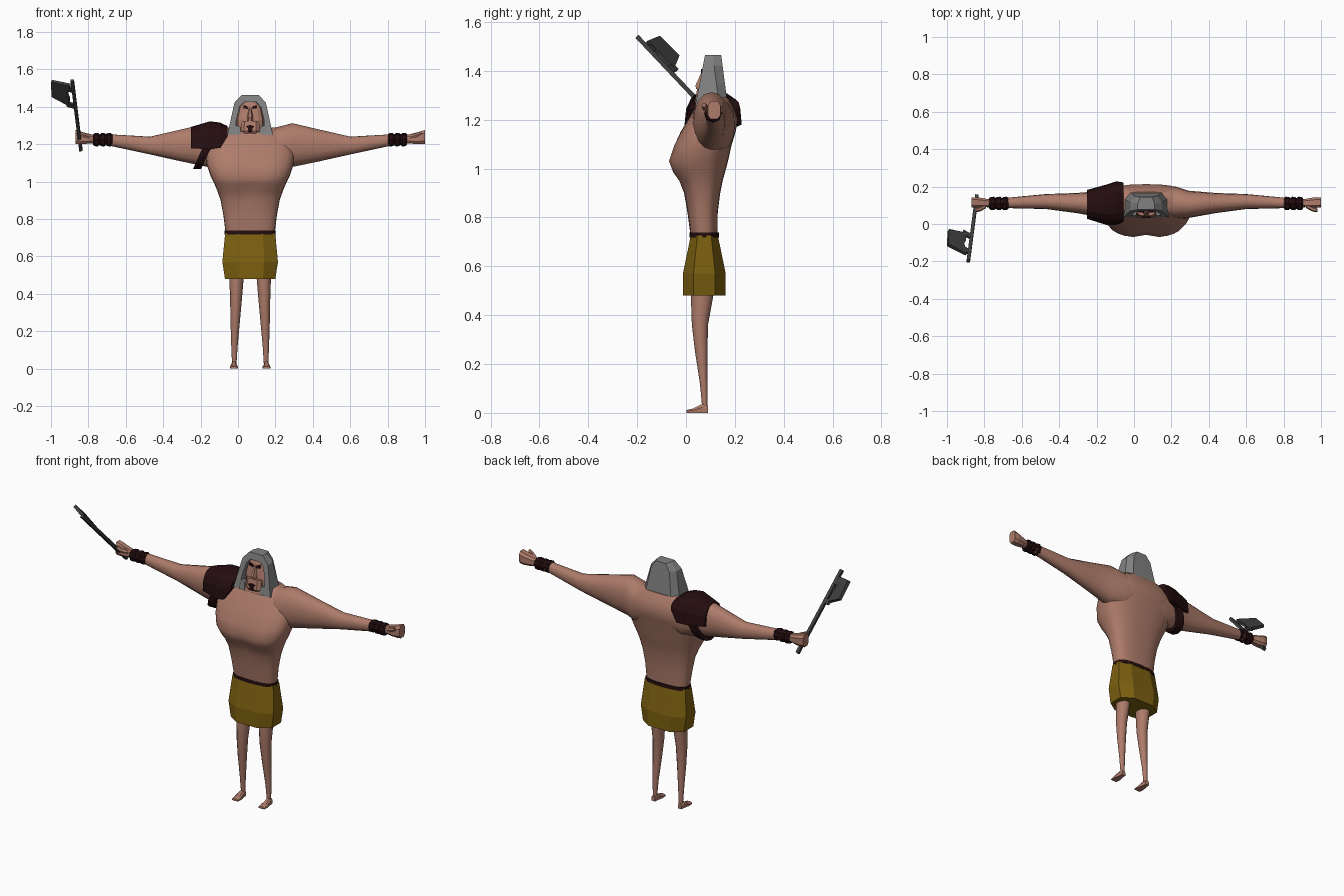
import bpy, bmesh, math
from mathutils import Vector

if "Cube" in bpy.data.objects:
    bpy.data.objects.remove(bpy.data.objects["Cube"])

CX = 0.065  # body mirror plane


def material(name, rgb):
    m = bpy.data.materials.new(name)
    m.diffuse_color = (*rgb, 1)
    m.use_nodes = True
    m.node_tree.nodes["Principled BSDF"].inputs["Base Color"].default_value = m.diffuse_color
    return m


SKIN = material("skin", (0.42, 0.2, 0.145))
LEATHER = material("dark_leather", (0.018, 0.004, 0.005))
CLOTH = material("gold_cloth", (0.2, 0.115, 0.005))
STEEL = material("steel", (0.22, 0.22, 0.22))
IRON = material("dark_iron", (0.05, 0.05, 0.05))


def finish(name, bm, mat, smooth=0):
    bmesh.ops.recalc_face_normals(bm, faces=bm.faces)
    me = bpy.data.meshes.new(name)
    bm.to_mesh(me)
    bm.free()
    me.materials.append(mat)
    ob = bpy.data.objects.new(name, me)
    bpy.context.collection.objects.link(ob)
    if smooth:
        bpy.ops.object.select_all(action='DESELECT')
        ob.select_set(True)
        bpy.context.view_layer.objects.active = ob
        bpy.ops.object.shade_smooth_by_angle(angle=math.radians(smooth))
    return ob


def loft(name, rings, mat, smooth=0, caps=True):
    """Bridge rings of equally many points into a closed skin."""
    bm = bmesh.new()
    vs = [[bm.verts.new(p) for p in r] for r in rings]
    n = len(vs[0])
    for a, b in zip(vs, vs[1:]):
        for i in range(n):
            j = (i + 1) % n
            bm.faces.new((a[i], a[j], b[j], b[i]))
    if caps:
        bm.faces.new(vs[0])
        bm.faces.new(vs[-1])
    return finish(name, bm, mat, smooth)


def oval(u, v, ru, rv, seg=16, n=2.0, turn=0.0):
    """Rounded section: n = 2 is an ellipse, higher is boxier."""
    pts = []
    for i in range(seg):
        a = 2 * math.pi * (i + turn) / seg
        c, s = math.cos(a), math.sin(a)
        pts.append((u + ru * math.copysign(abs(c) ** (2 / n), c),
                    v + rv * math.copysign(abs(s) ** (2 / n), s)))
    return pts


def along_x(s, dx, y0, y1, z0, z1, seg=16, n=2.2, turn=0.0):
    return [(CX + s * dx, y, z) for y, z in
            oval((y0 + y1) / 2, (z0 + z1) / 2, (y1 - y0) / 2, (z1 - z0) / 2, seg, n, turn)]


def along_z(z, cx, rx, y0, y1, seg=16, n=2.0, turn=0.0):
    return [(x, y, z) for x, y in oval(cx, (y0 + y1) / 2, rx, (y1 - y0) / 2, seg, n, turn)]


def plate(name, outline, offset, mat):
    """Extrude a flat outline by an offset vector."""
    off = Vector(offset)
    return loft(name, [[Vector(p) for p in outline], [Vector(p) + off for p in outline]], mat)


# Torso with a chest cleft
torso = []
for z, w, y0, y1 in ((0.70, .128, .022, .128), (0.82, .143, .006, .13), (0.90, .158, -.008, .14),
                     (0.95, .175, -.03, .15), (0.985, .19, -.055, .16), (1.03, .212, -.072, .172),
                     (1.09, .232, -.052, .185), (1.15, .24, -.022, .203), (1.20, .235, .008, .213),
                     (1.25, .205, .038, .196), (1.29, .14, .062, .172)):
    ring = along_z(z, CX, w, y0, y1, 28, 2.7)
    if 0.93 < z < 1.15:
        ring = [(x, y + (.014 * math.exp(-((x - CX) / .035) ** 2) if y < .05 else 0), h)
                for x, y, h in ring]
    torso.append(ring)
loft("torso", torso, SKIN, 50)

# Skirt, octagonal, and belt
loft("skirt", [along_z(z, CX, w, y0, y1, 8, 2.6, .5) for z, w, y0, y1 in
               ((.48, .143, -.018, .168), (.57, .158, -.018, .168), (.725, .142, .016, .134))], CLOTH)
loft("belt", [along_z(z, CX, .136, .015, .135, 16, 2.7) for z in (.718, .738)], LEATHER)

for s, side in ((-1, "right"), (1, "left")):
    # Arm
    loft(side + "_arm", [along_x(s, *r) for r in (
        (.08, .04, .20, 1.08, 1.275), (.16, .025, .20, 1.06, 1.295), (.225, .032, .178, 1.078, 1.312),
        (.37, .058, .166, 1.108, 1.278), (.535, .08, .16, 1.145, 1.24),
        (.745, .085, .14, 1.19, 1.252), (.86, .09, .132, 1.205, 1.25))], SKIN, 50)
    # Ribbed wrist band
    band = []
    for i in range(3):
        d = .737 + i * .034
        band += [along_x(s, d + e, .11 - r, .11 + r, 1.224 - r, 1.224 + r, 8)
                 for e, r in ((0, .029), (.009, .036), (.026, .035), (.034, .028))]
    loft(side + "_wrist_band", band, LEATHER)
    # Hand, flaring toward folded fingers, and thumb
    loft(side + "_hand", [along_x(s, *r, 8, 3, .5) for r in (
        (.835, .092, .132, 1.207, 1.25), (.875, .085, .14, 1.2, 1.26),
        (.91, .085, .145, 1.198, 1.27), (.935, .088, .142, 1.2, 1.278))], SKIN)
    loft(side + "_thumb", [along_x(s, *r, 6) for r in (
        (.855, .085, .11, 1.225, 1.25), (.89, .066, .092, 1.235, 1.262),
        (.915, .064, .082, 1.25, 1.27))], SKIN)
    # Leg and foot
    loft(side + "_leg", [along_z(z, CX + s * dx, r, y0, y1, 12) for z, dx, r, y0, y1 in (
        (.70, .068, .05, .025, .125), (.48, .073, .038, .02, .112), (.36, .076, .031, .024, .09),
        (.25, .08, .025, .037, .088), (.12, .084, .017, .057, .088), (.025, .085, .012, .066, .088))],
        SKIN, 50)
    foot = [[(CX + s * (.087 + k * dx), y, z) for k, z in
             ((-1, 0), (1, 0), (1, h * .6), (.5, h), (-.5, h), (-1, h * .6))]
            for y, dx, h in ((.002, .019, .012), (.03, .021, .018), (.068, .014, .038), (.091, .012, .03))]
    loft(side + "_foot", foot, SKIN)

# Shoulder guard: half-round shell over one shoulder
guard = []
for x, y0, y1, zb, zt in ((-.252, .028, .182, 1.178, 1.292), (-.15, -.004, .21, 1.172, 1.322),
                          (-.095, -.006, .228, 1.18, 1.315), (-.055, .012, .222, 1.245, 1.296)):
    c, r = (y0 + y1) / 2, (y1 - y0) / 2
    ring = []
    for i in range(9):
        a = math.pi * i / 8
        ring.append((x, c - r * math.copysign(abs(math.cos(a)) ** .75, math.cos(a)),
                     zb + (zt - zb) * math.sin(a) ** .75))
    guard.append(ring)
loft("shoulder_guard", guard, LEATHER)

# Strap slanting under the armpit
loft("shoulder_strap", [[(x0 - (1.19 - z) * .45, y, z) for y, z in oval(.105, 1.185, .092, .117, 16, 2.3)]
                        for x0 in (-.142, -.185)], LEATHER)

# Helmet: arch shell with an open front
def arch(shape, y_of_z, squeeze=1.0):
    pts = [(-x, z) for x, z in shape] + [(x, z) for x, z in reversed(shape)]
    return [(CX + x * squeeze, y_of_z(z), z) for x, z in pts]


def front(z):
    return .037 + (z - 1.25) * .19


def back(z):
    return .172 - (z - 1.25) * .13


OUTER = ((.121, 1.25), (.102, 1.34), (.084, 1.422), (.045, 1.464))
INNER = ((.084, 1.25), (.074, 1.33), (.056, 1.40), (.032, 1.425))
helmet = [arch(INNER, lambda z: .10), arch(INNER, front), arch(OUTER, front),
          arch(OUTER, lambda z: back(z) - .035), arch(OUTER, back, .72)]
loft("helmet", helmet, STEEL)

# Face, jaw and nose
loft("face", [along_z(z, CX, w, y, .14, 12, 3) for z, w, y in
              ((1.24, .07, .06), (1.33, .073, .06), (1.40, .058, .072), (1.43, .03, .08))], SKIN)
loft("jaw", [along_z(z, CX, w, y, .12, 8, 4, .5) for z, w, y in
             ((1.245, .046, .05), (1.27, .052, .034), (1.325, .05, .044))], SKIN)
loft("nose", [along_z(z, CX, w, y, .09, 6) for z, w, y in
              ((1.325, .016, .038), (1.34, .016, .035), (1.395, .007, .062))], SKIN)

# Mouth, eyes and cheek guards
plate("mouth", [(CX + x, .031, z) for x, z in
                ((-.022, 1.296), (0, 1.302), (.022, 1.296), (.012, 1.284), (.01, 1.262), (-.01, 1.262),
                 (-.012, 1.284))], (0, .008, 0), LEATHER)
for s, side in ((-1, "right"), (1, "left")):
    plate(side + "_eye", [(CX + s * x, .061, z) for x, z in
                          ((.012, 1.388), (.036, 1.392), (.034, 1.408), (.014, 1.402))],
          (0, .009, 0), LEATHER)
    plate(side + "_cheek_guard", [(CX + s * x, y, z) for x, y, z in
                                  ((.05, .036, 1.252), (.1, .04, 1.252), (.094, .048, 1.305),
                                   (.052, .044, 1.292))], (0, .02, 0), STEEL)

# Axe handle: square bar between two points
a, b = Vector((-.84, .152, 1.168)), Vector((-.886, -.2, 1.54))
d = (b - a).normalized()
u = d.cross(Vector((1, 0, 0))).normalized()
v = d.cross(u)
loft("axe_handle", [[p + u * i * .009 + v * j * .009 for i, j in ((-1, -1), (1, -1), (1, 1), (-1, 1))]
                    for p in (a, b)], IRON)

# Axe blade with two mounting tabs
blade = [(-.897, -.163, 1.517), (-.997, -.112, 1.538), (-.992, -.032, 1.457),
         (-.90, -.052, 1.408), (-.903, -.095, 1.448), (-.912, -.108, 1.465)]
n = (Vector(blade[1]) - Vector(blade[0])).cross(Vector(blade[2]) - Vector(blade[0])).normalized()
plate("axe_blade", [Vector(p) - n * .009 for p in blade], n * .018, IRON)
for i, t in enumerate((.63, .86)):
    root = a.lerp(b, t)
    step = d * .016
    reach = Vector((-.045, .025, .012))
    plate("blade_tab_%d" % (i + 1), [p - n * .006 for p in
          (root - step, root + step, root + step + reach, root - step + reach)], n * .012, IRON)
